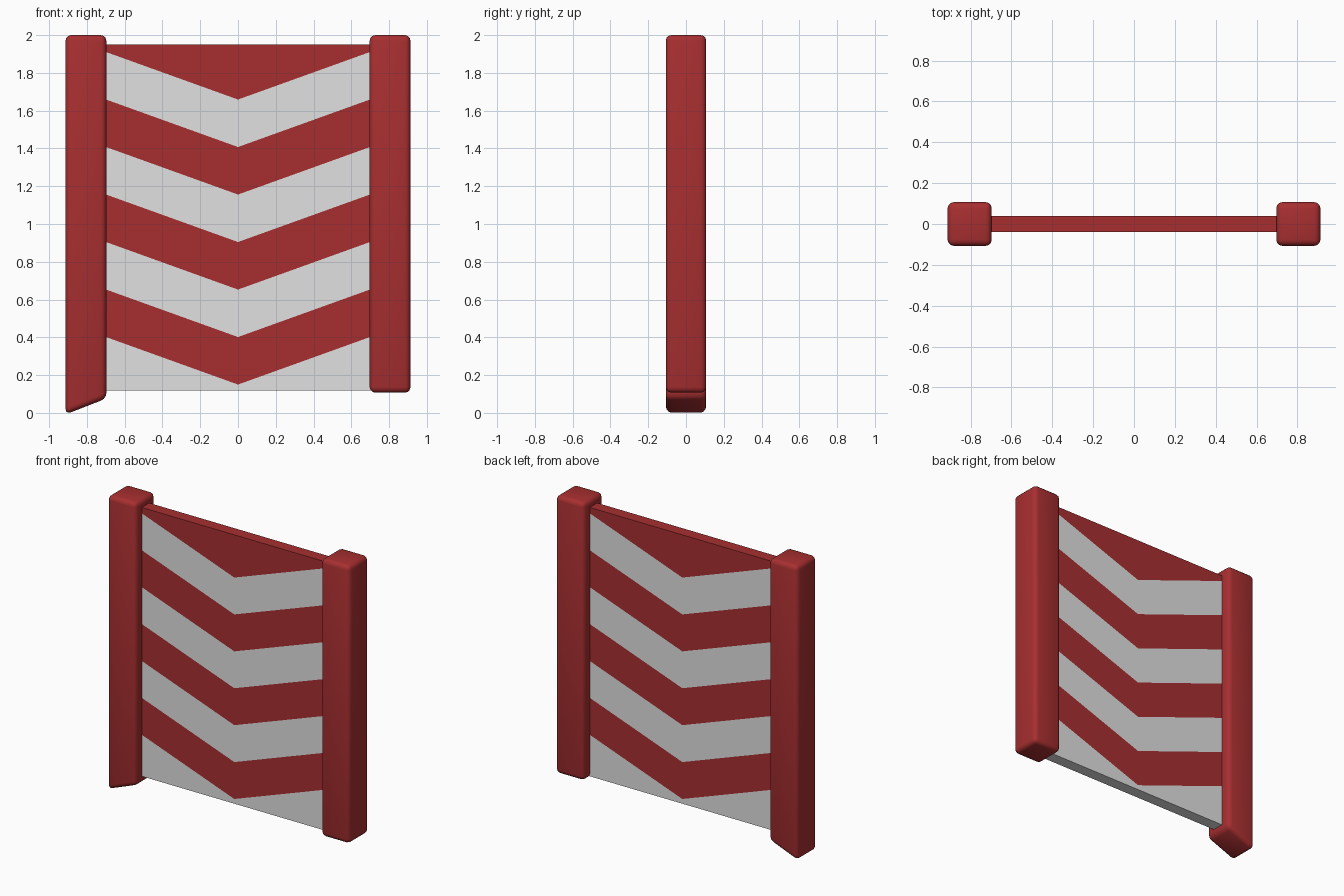
import bpy, bmesh
from mathutils import Vector

cube = bpy.data.objects.get("Cube")
if cube:
    bpy.data.objects.remove(cube, do_unlink=True)


def make_material(name, rgb):
    mat = bpy.data.materials.new(name)
    mat.use_nodes = True
    mat.diffuse_color = (*rgb, 1)
    mat.node_tree.nodes["Principled BSDF"].inputs["Base Color"].default_value = (*rgb, 1)
    return mat


red = make_material("barrier red", (0.39, 0.028, 0.03))
white = make_material("barrier white", (0.75, 0.75, 0.75))


def box(x0, x1, half_depth, z0, z1):
    bm = bmesh.new()
    bmesh.ops.create_cube(bm, size=1)
    for v in bm.verts:
        v.co = ((x0 if v.co.x < 0 else x1),
                (2 * half_depth * v.co.y),
                (z0 if v.co.z < 0 else z1))
    return bm


def finish(bm, name, materials):
    mesh = bpy.data.meshes.new(name)
    bm.to_mesh(mesh)
    bm.free()
    for mat in materials:
        mesh.materials.append(mat)
    obj = bpy.data.objects.new(name, mesh)
    bpy.context.collection.objects.link(obj)
    return obj


def post(name, x0, x1, bottom_x0, bottom_x1):
    bm = box(x0, x1, 0.107, 0, 2)
    for v in bm.verts:
        if v.co.z < 1:
            v.co.z = bottom_x0 if v.co.x == min(u.co.x for u in bm.verts) else bottom_x1
    obj = finish(bm, name, [red])
    bevel = obj.modifiers.new("rounded edges", 'BEVEL')
    bevel.width = 0.03
    bevel.segments = 3
    bpy.ops.object.select_all(action='DESELECT')
    obj.select_set(True)
    bpy.context.view_layer.objects.active = obj
    bpy.ops.object.modifier_apply(modifier=bevel.name)
    bpy.ops.object.shade_smooth_by_angle()


# Posts: the right one has a slanted foot
post("right_post", -0.913, -0.697, -0.008, 0.076)
post("left_post", 0.697, 0.913, 0.107, 0.107)

# Panel: half a board cut along the chevron lines, then mirrored
SLOPE, FIRST, STEP = 0.36, 0.15, 0.2515
bm = box(0, 0.72, 0.04, 0.118, 1.95)
for i in range(7):
    bmesh.ops.bisect_plane(bm, geom=bm.verts[:] + bm.edges[:] + bm.faces[:],
                           plane_co=Vector((0, 0, FIRST + i * STEP)),
                           plane_no=Vector((-SLOPE, 0, 1)))
for f in bm.faces:
    c = f.calc_center_median()
    band = (c.z - SLOPE * c.x - FIRST) // STEP
    f.material_index = 1 if band % 2 and f.normal.z < 0.5 else 0
    if f.normal.z < -0.5:
        f.material_index = 1
inner = [f for f in bm.faces if f.normal.x < -0.5]
bmesh.ops.delete(bm, geom=inner, context='FACES')
panel = finish(bm, "chevron_panel", [red, white])
mirror = panel.modifiers.new("mirror", 'MIRROR')
mirror.use_axis[0] = True
